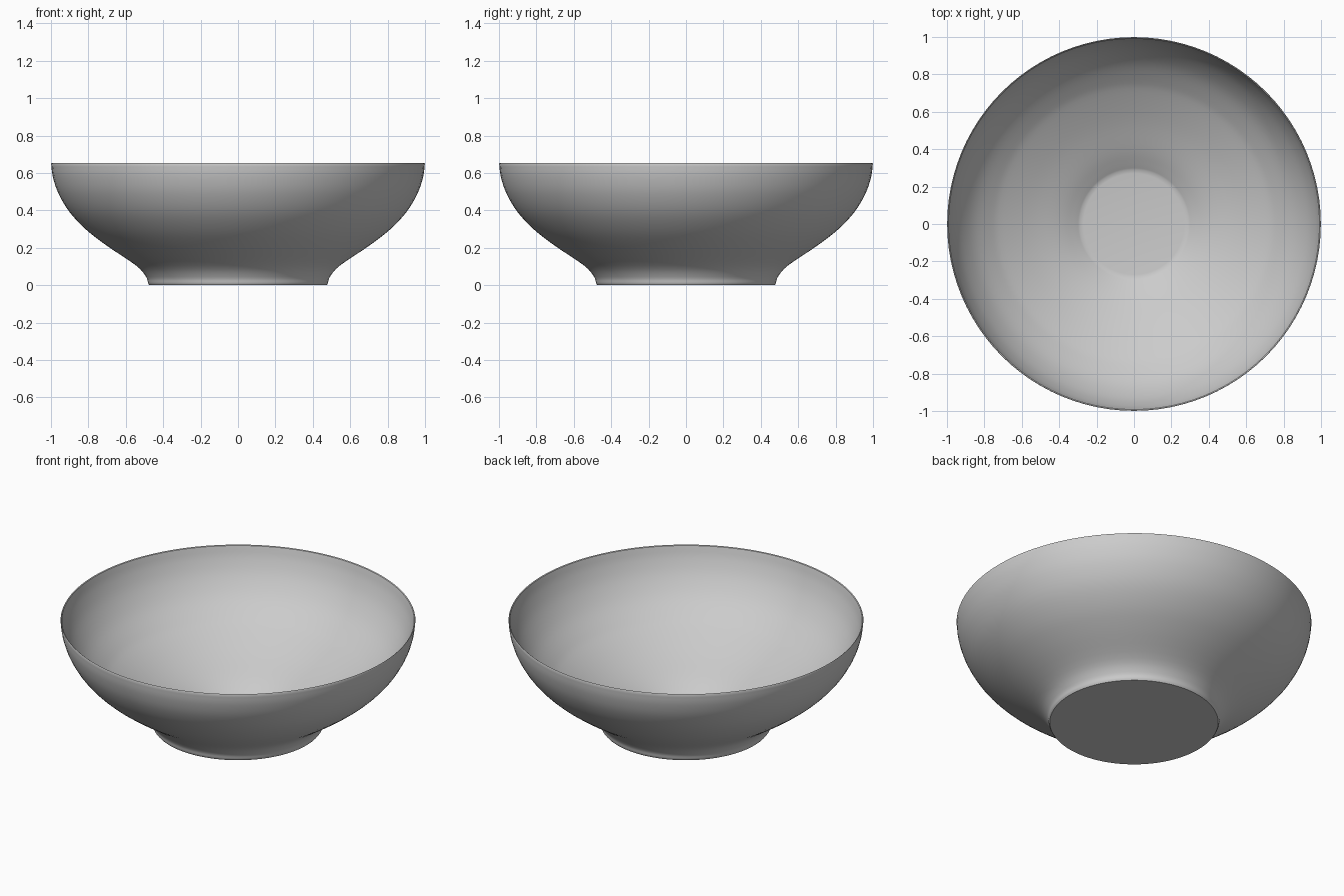
import bpy, bmesh, math
from mathutils import Vector

if "Cube" in bpy.data.objects:
    bpy.data.objects.remove(bpy.data.objects["Cube"])

SEGMENTS = 96


def smooth_path(points, steps=4):
    """Catmull-Rom curve through the given (radius, height) points."""
    p = [Vector(q) for q in points]
    p = [2 * p[0] - p[1]] + p + [2 * p[-1] - p[-2]]
    out = []
    for a, b, c, d in zip(p, p[1:], p[2:], p[3:]):
        for i in range(steps):
            t = i / steps
            out.append(0.5 * (2 * b + (c - a) * t + (2 * a - 5 * b + 4 * c - d) * t ** 2
                              + (3 * b - a - 3 * c + d) * t ** 3))
    return out + [p[-2]]


# outer wall, from the foot up to the rim
outer = smooth_path([(0.48, 0.008), (0.492, 0.045), (0.545, 0.105), (0.70, 0.21),
                     (0.81, 0.295), (0.90, 0.39), (0.96, 0.49), (0.99, 0.58), (0.999, 0.65)])
# inner wall, from the rim down to the flat floor
inner = smooth_path([(0.992, 0.65), (0.972, 0.58), (0.93, 0.49), (0.86, 0.395),
                     (0.77, 0.315), (0.70, 0.267), (0.55, 0.185), (0.40, 0.115),
                     (0.33, 0.078), (0.29, 0.055)])
profile = ([Vector((0, 0)), Vector((0.474, 0))] + outer
           + [Vector((0.997, 0.654))] + inner
           + [Vector((0.27, 0.052)), Vector((0, 0.052))])

# bowl: the profile turned around the z axis
bm = bmesh.new()
verts = [bm.verts.new((p.x, 0, p.y)) for p in profile]
edges = [bm.edges.new(pair) for pair in zip(verts, verts[1:])]
bmesh.ops.spin(bm, geom=verts + edges, cent=(0, 0, 0), axis=(0, 0, 1),
               angle=math.tau, steps=SEGMENTS, use_duplicate=False)
bmesh.ops.remove_doubles(bm, verts=bm.verts[:], dist=0.0005)
bmesh.ops.recalc_face_normals(bm, faces=bm.faces[:])
mesh = bpy.data.meshes.new("bowl")
bm.to_mesh(mesh)
bm.free()
bowl = bpy.data.objects.new("bowl", mesh)
bpy.context.collection.objects.link(bowl)
bpy.context.view_layer.objects.active = bowl
bowl.select_set(True)
bpy.ops.object.shade_smooth_by_angle(angle=math.radians(35))
